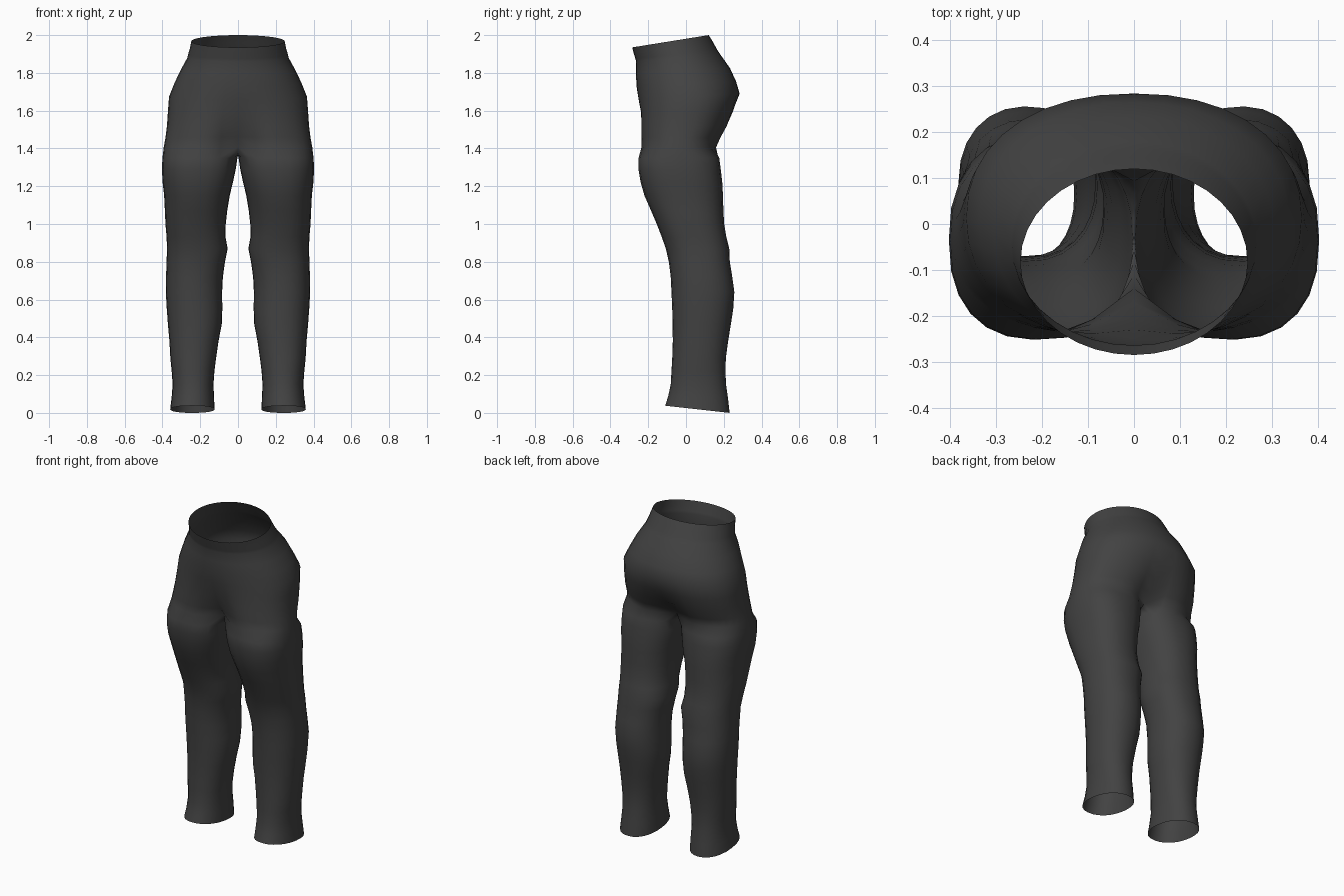
import bpy, bmesh, math

if "Cube" in bpy.data.objects:
    bpy.data.objects.remove(bpy.data.objects["Cube"])

OUT, INN = 18, 8          # segments on the outer arc and on the inner thigh

# torso rings: z front, z back, y front, y back, half width, squareness, front dent, back dent
TORSO = [
    (1.935, 2.000, -.285, .120, .247, 2.0, 0, 0),
    (1.905, 1.960, -.277, .145, .254, 2.0, 0, 0),
    (1.875, 1.922, -.268, .165, .264, 2.0, 0, 0),
    (1.860, 1.900, -.264, .180, .268, 2.0, 0, 0),
    (1.800, 1.825, -.265, .233, .305, 2.1, 0, 0),
    (1.730, 1.755, -.262, .265, .338, 2.1, 0, 0),
    (1.660, 1.690, -.256, .284, .365, 2.2, .005, 0),
    (1.590, 1.600, -.250, .258, .371, 2.3, .02, .01),
    (1.520, 1.520, -.250, .230, .376, 2.4, .045, .03),
    (1.460, 1.455, -.250, .195, .384, 2.4, .08, .06),
    (1.410, 1.405, -.250, .173, .393, 2.4, .11, .08),
]
# leg rings: z front, z back, y front, y back, inner x, outer x, squareness
LEG = [
    (1.350, 1.350, -.251, .176, .003, .400, 2.4),
    (1.290, 1.290, -.252, .184, .012, .403, 2.4),
    (1.220, 1.220, -.240, .192, .027, .399, 2.4),
    (1.150, 1.150, -.220, .196, .044, .391, 2.3),
    (1.070, 1.070, -.185, .198, .057, .387, 2.3),
    (1.000, 1.000, -.155, .202, .065, .384, 2.3),
    (.930, .930, -.128, .214, .066, .378, 2.3),
    (.870, .870, -.107, .229, .055, .376, 2.3),
    (.800, .800, -.091, .232, .069, .378, 2.3),
    (.720, .720, -.081, .245, .080, .381, 2.2),
    (.640, .640, -.077, .256, .084, .382, 2.2),
    (.550, .550, -.073, .250, .083, .377, 2.2),
    (.470, .470, -.071, .238, .086, .371, 2.2),
    (.380, .380, -.070, .223, .103, .363, 2.2),
    (.290, .290, -.073, .211, .116, .358, 2.2),
    (.220, .220, -.077, .209, .125, .351, 2.2),
    (.150, .150, -.081, .212, .130, .346, 2.2),
    (.090, .080, -.094, .222, .127, .351, 2.2),
    (.038, .000, -.110, .231, .124, .359, 2.2),
]


def oval(a, n):
    c, s = math.cos(a), math.sin(a)
    return (math.copysign(abs(c) ** (2 / n), c), math.copysign(abs(s) ** (2 / n), s))


def torso_arc(bm, r):
    """Half ring from the front seam round the hip to the back seam."""
    zf, zb, yf, yb, w, n, df, db = r
    ring = []
    for i in range(OUT + 1):
        u, v = oval(math.pi * (i / OUT - .5), n)
        x = 0 if i in (0, OUT) else u * w
        y = (yf + yb) / 2 + v * (yb - yf) / 2
        fall = math.exp(-(x / .09) ** 2)
        y += fall * (df if v < 0 else -db)
        ring.append(bm.verts.new((x, y, zf + (zb - zf) * (v + 1) / 2)))
    return ring


def leg_ring(bm, r):
    """Closed ring: outer arc first, then the inner thigh back to the front."""
    zf, zb, yf, yb, xi, xo, n = r
    reach = math.radians(132)
    angles = [reach * (2 * i / OUT - 1) for i in range(OUT + 1)]
    angles += [reach + (2 * math.pi - 2 * reach) * i / INN for i in range(1, INN)]
    ring = []
    for a in angles:
        u, v = oval(a, n)
        ring.append(bm.verts.new(((xi + xo) / 2 + u * (xo - xi) / 2,
                                  (yf + yb) / 2 + v * (yb - yf) / 2,
                                  zf + (zb - zf) * (v + 1) / 2)))
    return ring


def bridge(bm, a, b, closed):
    n = len(a)
    for i in range(n if closed else n - 1):
        j = (i + 1) % n
        bm.faces.new((a[i], b[i], b[j], a[j]))


bm = bmesh.new()

# hips and waistband
arcs = [torso_arc(bm, r) for r in TORSO]
for a, b in zip(arcs, arcs[1:]):
    bridge(bm, a, b, False)

# crotch saddle along the centre line, back to front
front, back = arcs[-1][0].co.copy(), arcs[-1][-1].co.copy()
saddle = []
for i in range(1, INN):
    p = back.lerp(front, i / INN)
    p.z -= .045 * math.sin(math.pi * i / INN)
    saddle.append(bm.verts.new(p))

# leg tube hanging from the hip arc and the saddle
rings = [arcs[-1] + saddle] + [leg_ring(bm, r) for r in LEG]
for a, b in zip(rings, rings[1:]):
    bridge(bm, a, b, True)

# mirror to the other side and weld the seam
geom = bm.verts[:] + bm.edges[:] + bm.faces[:]
bmesh.ops.mirror(bm, geom=geom, axis='X', merge_dist=.0005)
seam = [v for v in bm.verts if abs(v.co.x) < .0005]
bmesh.ops.remove_doubles(bm, verts=seam, dist=.0005)
bmesh.ops.recalc_face_normals(bm, faces=bm.faces[:])
# an open shell: make sure normals point away from the body
back_face = max(bm.faces, key=lambda f: f.calc_center_median().y)
if back_face.normal.y < 0:
    bmesh.ops.reverse_faces(bm, faces=bm.faces[:])
for f in bm.faces:
    f.smooth = True

mesh = bpy.data.meshes.new("trousers")
bm.to_mesh(mesh)
bm.free()
trousers = bpy.data.objects.new("trousers", mesh)
bpy.context.collection.objects.link(trousers)

cloth = bpy.data.materials.new("charcoal cloth")
cloth.diffuse_color = (.055, .055, .055, 1)
cloth.use_nodes = True
cloth.node_tree.nodes["Principled BSDF"].inputs["Base Color"].default_value = cloth.diffuse_color
mesh.materials.append(cloth)
